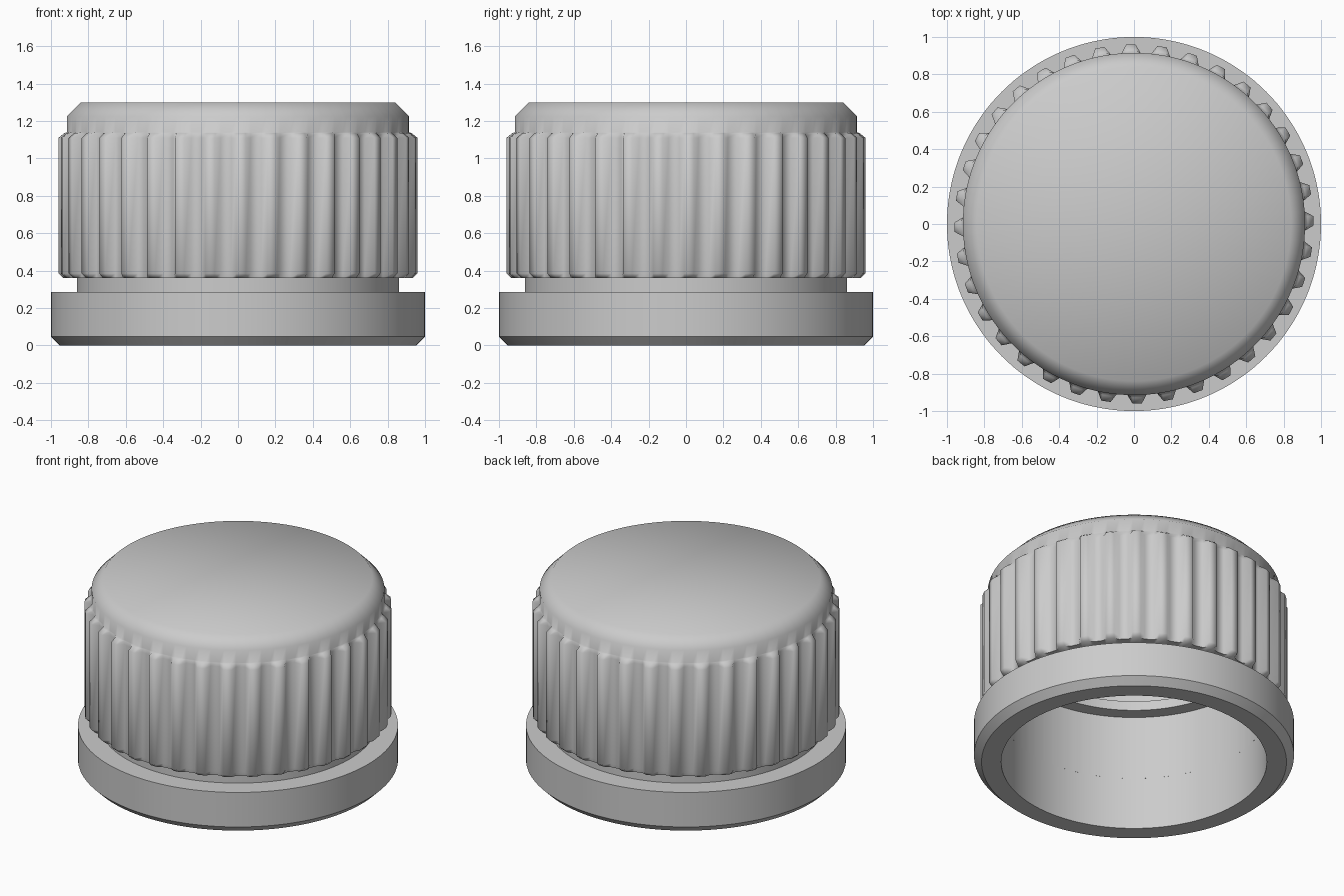
import bpy, bmesh
from math import sin, cos, radians

if "Cube" in bpy.data.objects:
    bpy.data.objects.remove(bpy.data.objects["Cube"])

RIBS = 36


def revolve(name, profile, angles, smooth, close=False):
    """Spin (radius, z, rib height) rows; angles hold (degrees, rib weight)."""
    bm = bmesh.new()
    rings = []
    for r, z, rib in profile:
        if r == 0:
            rings.append([bm.verts.new((0, 0, z))] * len(angles))
            continue
        ring = []
        for deg, w in angles:
            rad = r + rib * w
            ring.append(bm.verts.new((rad * cos(radians(deg)), rad * sin(radians(deg)), z)))
        rings.append(ring)
    pairs = list(zip(rings, rings[1:]))
    if close:
        pairs.append((rings[-1], rings[0]))
    n = len(angles)
    for a, b in pairs:
        for i in range(n):
            j = (i + 1) % n
            corners = list(dict.fromkeys((a[i], a[j], b[j], b[i])))
            bm.faces.new(corners)
    bmesh.ops.recalc_face_normals(bm, faces=bm.faces)
    me = bpy.data.meshes.new(name)
    bm.to_mesh(me)
    bm.free()
    ob = bpy.data.objects.new(name, me)
    bpy.context.collection.objects.link(ob)
    bpy.ops.object.select_all(action='DESELECT')
    ob.select_set(True)
    bpy.context.view_layer.objects.active = ob
    bpy.ops.object.shade_smooth_by_angle(angle=radians(smooth))
    return ob


round_angles = [(i * 2.5, 0) for i in range(144)]
rib_angles = [(1 + k * 360 / RIBS + d, w) for k in range(RIBS)
              for d, w in ((-3.2, 0), (-1.5, 1), (1.5, 1), (3.2, 0))]

# Ribbed cap shell: underside, ribbed wall, chamfered flat top, hollow inside
revolve("cap_body", [
    (0, 1.22, 0), (0.83, 1.22, 0), (0.83, 0.36, 0),
    (0.915, 0.36, 0.018), (0.915, 0.385, 0.045),
    (0.915, 1.11, 0.045), (0.915, 1.135, 0.014), (0.915, 1.14, 0),
    (0.915, 1.225, 0), (0.84, 1.30, 0), (0, 1.30, 0)], rib_angles, 65)

# Base collar with narrow neck joining it to the cap
revolve("base_collar", [
    (0.83, 0, 0), (0.953, 0, 0), (1.0, 0.047, 0), (1.0, 0.285, 0),
    (0.862, 0.285, 0), (0.862, 0.36, 0), (0.83, 0.36, 0)], round_angles, 30, True)

# Sealing bead inside the cap
revolve("inner_seal_ring", [
    (0.83, 0.80, 0), (0.74, 0.80, 0), (0.74, 0.865, 0), (0.83, 0.865, 0)],
    round_angles, 30, True)
